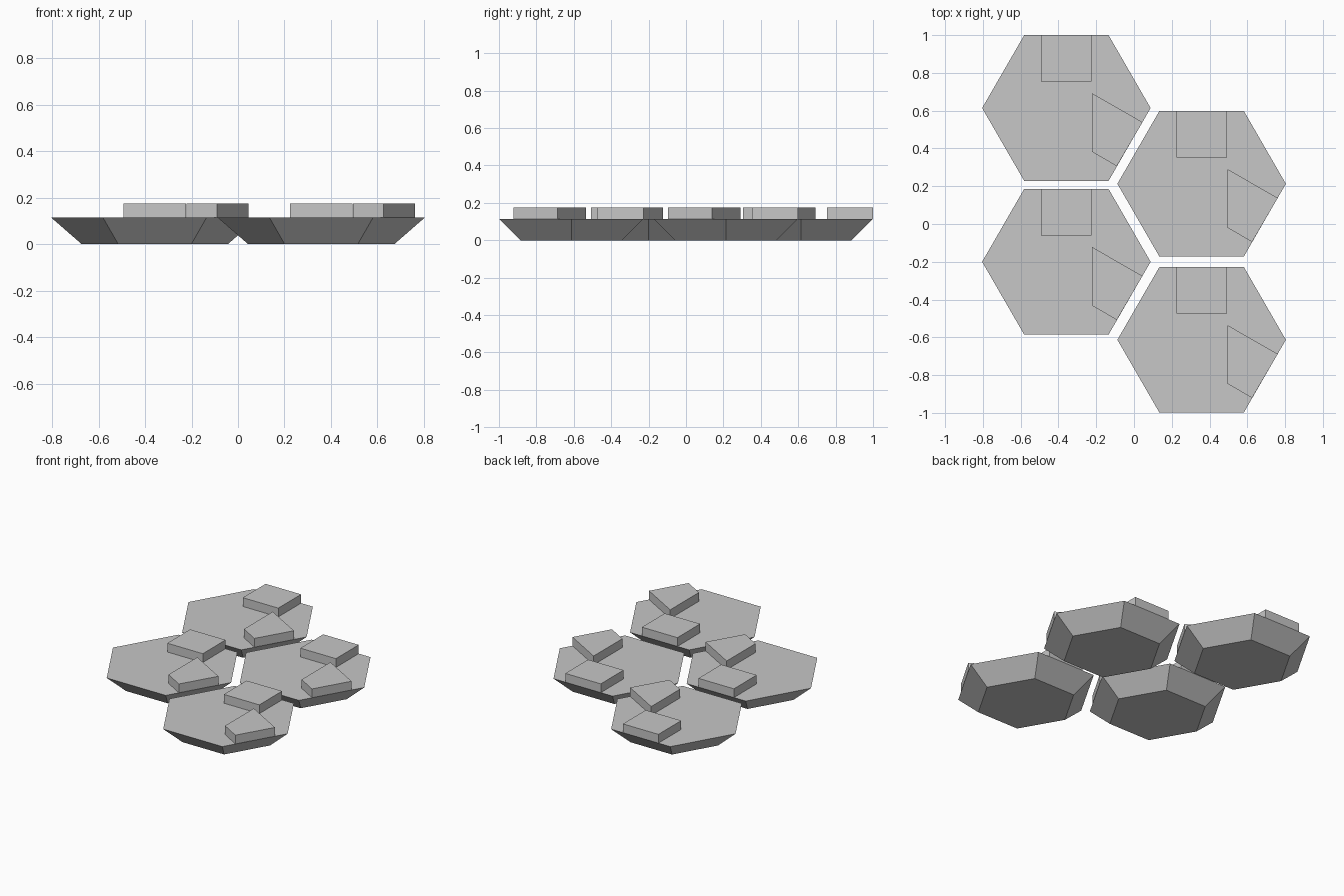
import bpy, bmesh, math

if "Cube" in bpy.data.objects:
    bpy.data.objects.remove(bpy.data.objects["Cube"])

TILE_TOP, PLATE_TOP = 0.115, 0.175
R_TOP, R_BOTTOM = 0.446, 0.314
CENTRES = [(-0.358, 0.614), (-0.358, -0.2), (0.358, 0.213), (0.358, -0.613)]

grey = bpy.data.materials.new("light grey")
grey.diffuse_color = (0.57, 0.57, 0.57, 1)
grey.use_nodes = True
grey.node_tree.nodes["Principled BSDF"].inputs["Base Color"].default_value = grey.diffuse_color


def hexagon(radius):
    return [(radius * math.cos(math.radians(60 * i)),
             radius * math.sin(math.radians(60 * i))) for i in range(6)]


def loft(name, lower, z0, upper, z1, centre):
    """Closed solid between two outlines with matching corners."""
    bm = bmesh.new()
    a = [bm.verts.new((x, y, z0)) for x, y in lower]
    b = [bm.verts.new((x, y, z1)) for x, y in upper]
    bm.faces.new(a)
    bm.faces.new(b)
    n = len(a)
    for i in range(n):
        j = (i + 1) % n
        bm.faces.new((a[i], a[j], b[j], b[i]))
    bmesh.ops.recalc_face_normals(bm, faces=bm.faces)
    mesh = bpy.data.meshes.new(name)
    bm.to_mesh(mesh)
    bm.free()
    mesh.materials.append(grey)
    obj = bpy.data.objects.new(name, mesh)
    obj.location = (*centre, 0)
    bpy.context.collection.objects.link(obj)
    return obj


apothem = R_TOP * math.cos(math.radians(30))
# Square block flush with the back edge of each tile
BACK_BLOCK = [(-0.134, 0.14), (0.134, 0.14), (0.134, apothem), (-0.134, apothem)]
# Skewed block flush with the front right edge of each tile
SIDE_BLOCK = [(0.136, 0.078), (0.136, -0.232), (0.267, -0.308), (0.403, -0.075)]

for c in CENTRES:
    # Tapered hexagonal tile, narrower at the bottom
    loft("hex_tile", hexagon(R_BOTTOM), 0, hexagon(R_TOP), TILE_TOP, c)
    # Raised blocks
    loft("back_block", BACK_BLOCK, TILE_TOP, BACK_BLOCK, PLATE_TOP, c)
    loft("side_block", SIDE_BLOCK, TILE_TOP, SIDE_BLOCK, PLATE_TOP, c)
